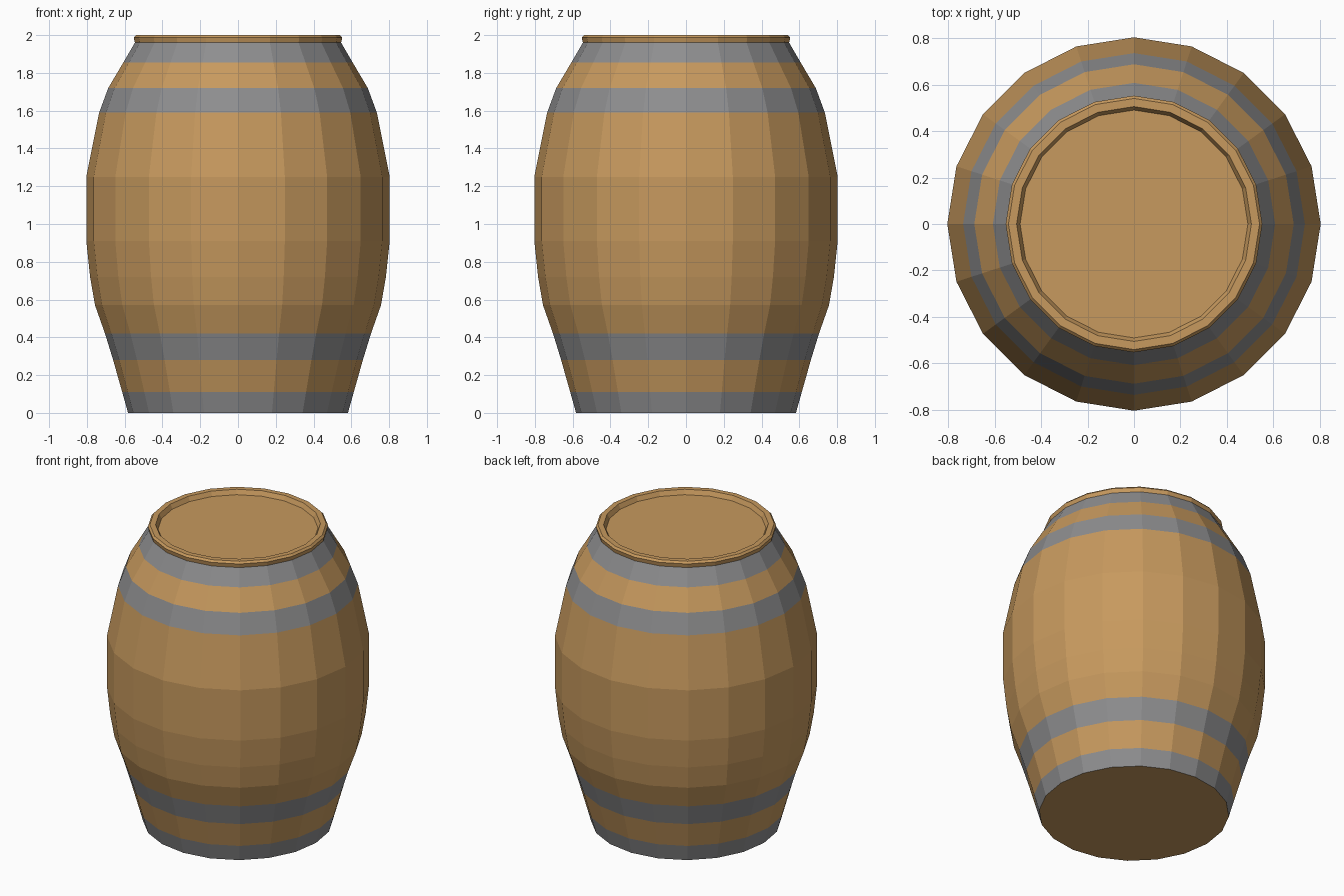
import bpy, bmesh, math

if "Cube" in bpy.data.objects:
    bpy.data.objects.remove(bpy.data.objects["Cube"])

SIDES = 20


def material(name, rgb):
    m = bpy.data.materials.new(name)
    m.diffuse_color = (*rgb, 1)
    m.use_nodes = True
    m.node_tree.nodes["Principled BSDF"].inputs["Base Color"].default_value = m.diffuse_color
    return m


wood = material("oak wood", (0.57, 0.32, 0.112))
iron = material("hoop iron", (0.27, 0.27, 0.275))

# Profile of the barrel from foot to rim and into the sunken lid: (radius, height)
profile = [(0.582, 0), (0.613, 0.11), (0.661, 0.28), (0.704, 0.42), (0.757, 0.57),
           (0.783, 0.72), (0.803, 0.91), (0.803, 1.25), (0.735, 1.59), (0.687, 1.72),
           (0.607, 1.855), (0.546, 1.96), (0.552, 1.987), (0.54, 2.0), (0.505, 2.0),
           (0.49, 1.97)]
# Height ranges of the iron hoops
hoops = [(0, 0.11), (0.28, 0.42), (1.59, 1.72), (1.855, 1.96)]

bm = bmesh.new()
rings = []
for r, z in profile:
    rings.append([bm.verts.new((r * math.cos(a), r * math.sin(a), z))
                  for a in (2 * math.pi * i / SIDES for i in range(SIDES))])

# Staves and hoops
for (lower, upper), (p, q) in zip(zip(rings, rings[1:]), zip(profile, profile[1:])):
    mid = (p[1] + q[1]) / 2
    is_hoop = any(a < mid < b for a, b in hoops)
    for i in range(SIDES):
        j = (i + 1) % SIDES
        f = bm.faces.new((lower[i], lower[j], upper[j], upper[i]))
        f.material_index = 1 if is_hoop else 0

# Bottom and lid
bm.faces.new(rings[0][::-1])
bm.faces.new(rings[-1])

mesh = bpy.data.meshes.new("barrel")
bm.to_mesh(mesh)
bm.free()
mesh.materials.append(wood)
mesh.materials.append(iron)
barrel = bpy.data.objects.new("barrel", mesh)
bpy.context.collection.objects.link(barrel)
